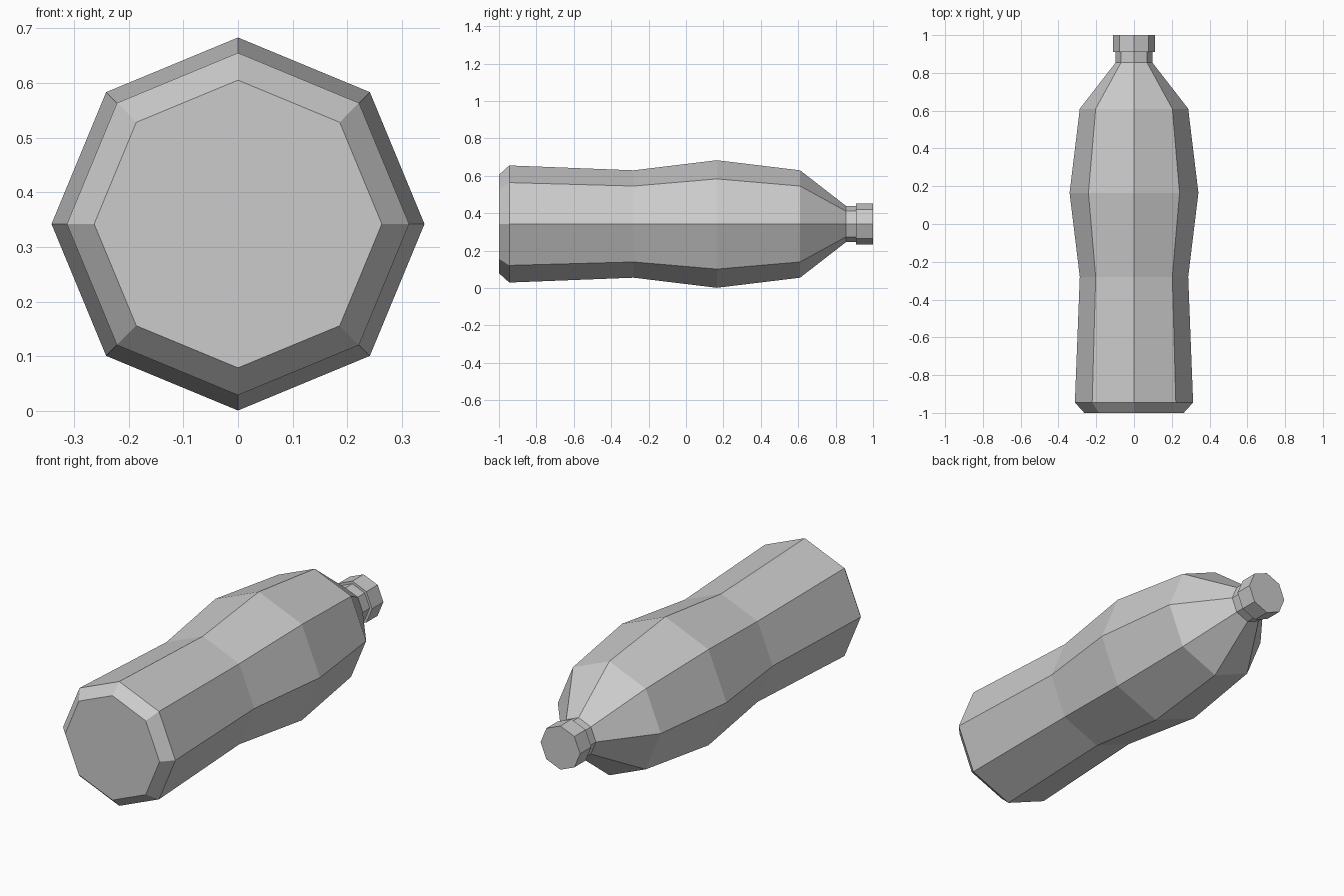
import bpy
import bmesh
from math import sin, cos, pi

cube = bpy.data.objects.get("Cube")
if cube:
    bpy.data.objects.remove(cube, do_unlink=True)

SIDES = 8
AXIS_Z = 0.342

grey = bpy.data.materials.new("plain_grey")
grey.use_nodes = True
colour = (0.6, 0.6, 0.6, 1)
grey.diffuse_color = colour
grey.node_tree.nodes["Principled BSDF"].inputs["Base Color"].default_value = colour


def lathe(name, profile):
    """Closed solid swept around the lying axis from (y, radius) pairs."""
    bm = bmesh.new()
    rings = []
    for y, r in profile:
        angles = [2 * pi * i / SIDES for i in range(SIDES)]
        rings.append([bm.verts.new((r * sin(a), y, AXIS_Z + r * cos(a))) for a in angles])
    for a, b in zip(rings, rings[1:]):
        for i in range(SIDES):
            j = (i + 1) % SIDES
            bm.faces.new((a[i], a[j], b[j], b[i]))
    bm.faces.new(rings[0])
    bm.faces.new(rings[-1])
    bmesh.ops.recalc_face_normals(bm, faces=bm.faces)
    mesh = bpy.data.meshes.new(name)
    bm.to_mesh(mesh)
    bm.free()
    mesh.materials.append(grey)
    obj = bpy.data.objects.new(name, mesh)
    bpy.context.collection.objects.link(obj)
    return obj


# Chamfered base, waist, bulge, shoulder and neck
lathe("bottle_body", [(-1, 0.263), (-0.945, 0.313), (-0.28, 0.287), (0.165, 0.341),
                      (0.61, 0.287), (0.855, 0.097), (0.91, 0.097)])
# Wider screw cap
lathe("bottle_cap", [(0.91, 0.11), (1, 0.11)])
